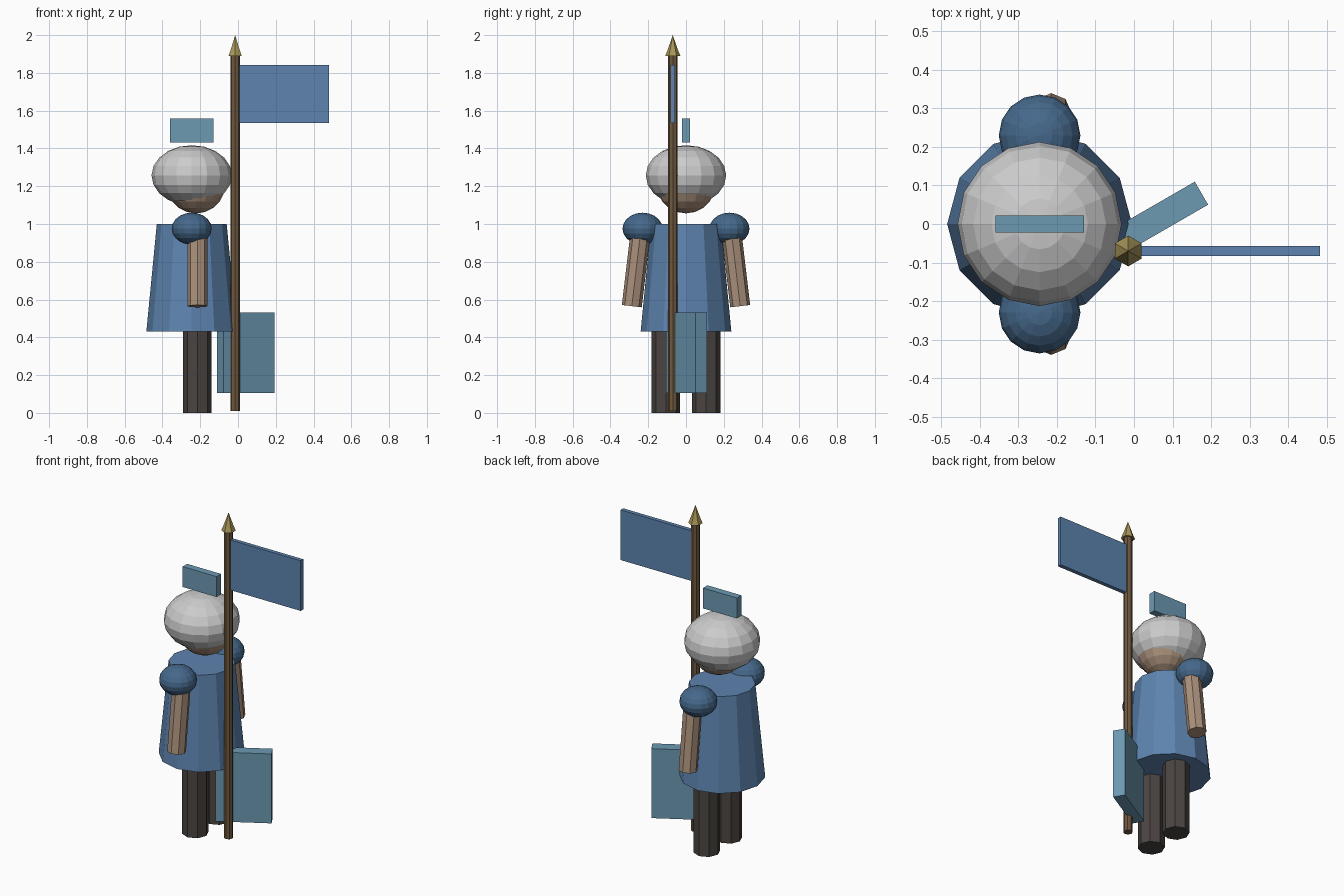
import bpy
from math import radians
from mathutils import Vector

if "Cube" in bpy.data.objects:
    bpy.data.objects.remove(bpy.data.objects["Cube"])


def material(name, rgb):
    m = bpy.data.materials.new(name)
    m.diffuse_color = (*rgb, 1)
    m.use_nodes = True
    m.node_tree.nodes["Principled BSDF"].inputs["Base Color"].default_value = m.diffuse_color
    return m


BLUE = material("tunic_blue", (0.11, 0.23, 0.43))
NAVY = material("shoulder_blue", (0.06, 0.14, 0.26))
TEAL = material("pale_blue", (0.15, 0.32, 0.45))
SKIN = material("skin", (0.40, 0.28, 0.20))
DARK = material("dark_cloth", (0.07, 0.06, 0.055))
WOOD = material("wood", (0.16, 0.10, 0.05))
GOLD = material("brass", (0.40, 0.31, 0.10))


def finish(name, mat):
    o = bpy.context.object
    o.name = name
    if mat:
        o.data.materials.append(mat)
    return o


def taper(name, a, b, r1, r2, sides, mat, spin=0):
    """Cylinder or cone running from point a to point b."""
    a, b = Vector(a), Vector(b)
    d = b - a
    bpy.ops.mesh.primitive_cone_add(vertices=sides, radius1=r1, radius2=r2,
                                    depth=d.length, location=(a + b) / 2)
    o = finish(name, mat)
    if abs(d.x) + abs(d.y) > 1e-6:
        o.rotation_euler = d.to_track_quat('Z', 'Y').to_euler()
    else:
        o.rotation_euler.z = radians(spin)
    return o


def ball(name, loc, scale, seg, rings, mat):
    bpy.ops.mesh.primitive_uv_sphere_add(segments=seg, ring_count=rings, radius=1, location=loc)
    o = finish(name, mat)
    o.scale = scale
    return o


def box(name, loc, size, mat, turn=0):
    bpy.ops.mesh.primitive_cube_add(size=1, location=loc, rotation=(0, 0, radians(turn)))
    o = finish(name, mat)
    o.scale = size
    return o


CX = -0.245

# Flared tunic
taper("tunic", (CX, 0, 0.432), (CX, 0, 1.0), 0.24, 0.185, 12, BLUE, 30)

# Limbs, one of each per side
for side, s in (("left", 1), ("right", -1)):
    taper(side + "_leg", (-0.215, s * 0.107, 0), (-0.215, s * 0.107, 0.5), 0.075, 0.075, 8, DARK)
    ball(side + "_shoulder", (CX, s * 0.23, 0.975), (0.106, 0.106, 0.085), 16, 10, NAVY)
    taper(side + "_arm", (-0.215, s * 0.287, 0.565), (-0.215, s * 0.24, 0.96), 0.053, 0.053, 8, SKIN)

# Head, helmet and crest
ball("head", (-0.222, 0, 1.212), (0.156, 0.156, 0.156), 16, 10, SKIN)
ball("helmet", (CX, 0, 1.257), (0.213, 0.213, 0.16), 16, 10, None)
box("helmet_crest", (CX, 0, 1.495), (0.23, 0.043, 0.125), TEAL)

# Banner pole with spear tip and flag
PX, PY = -0.015, -0.07
taper("banner_pole", (PX, PY, 0.01), (PX, PY, 1.9), 0.026, 0.026, 8, WOOD)
taper("tip_collar", (PX, PY, 1.89), (PX, PY, 1.945), 0.04, 0.018, 6, GOLD)
taper("tip_spike", (PX, PY, 1.92), (PX, PY, 2.0), 0.028, 0.0, 6, GOLD)
box("flag", (0.245, PY, 1.688), (0.475, 0.025, 0.307), BLUE)

# Shield resting at an angle
box("shield", (0.04, 0.002, 0.318), (0.312, 0.069, 0.425), TEAL, 30)
